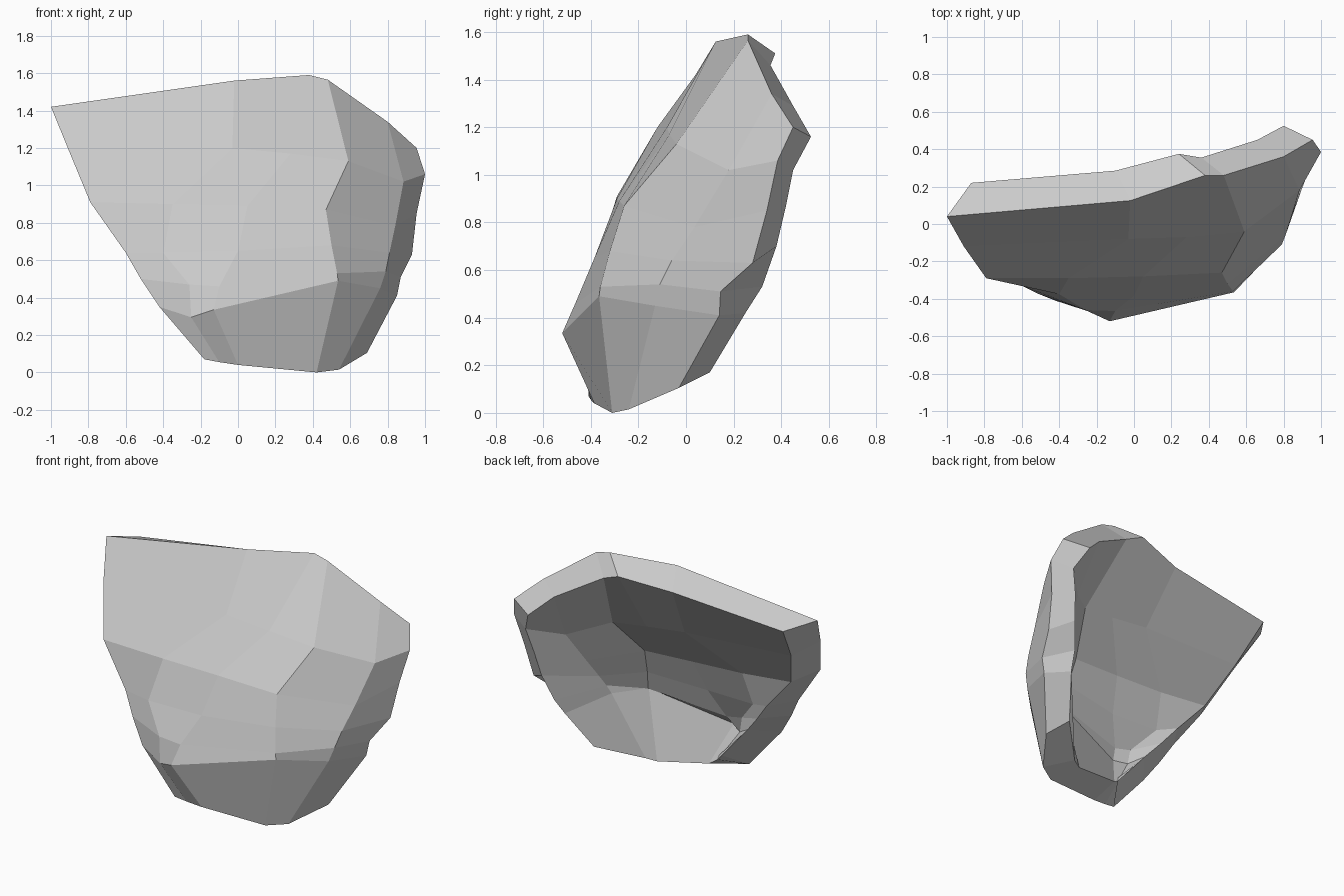
import bpy, bmesh

# Cross-section profiles of the outer face, top rim to bottom rim, left to right
ROWS = [
    [(-1, .04, 1.42), (-.02, .125, 1.56), (.38, .26, 1.59), (.48, .26, 1.565), (.8, .36, 1.34), (.955, .45, 1.2)],
    [(-.91, -.12, 1.2), (-.03, -.08, 1.2), (.28, -.07, 1.17), (.59, -.04, 1.13), (.885, .18, 1.02), (1, .385, 1.06)],
    [(-.79, -.29, .91), (-.35, -.29, .9), (.05, -.28, .89), (.47, -.26, .87), (.84, .035, .78), (.955, .34, .85)],
    [(-.6, -.33, .64), (-.4, -.375, .64), (0, -.385, .65), (.5, -.32, .68), (.81, -.06, .64), (.93, .28, .63)],
    [(-.52, -.37, .5), (-.26, -.46, .47), (-.1, -.465, .46), (.53, -.36, .53), (.79, -.11, .54), (.87, .145, .51)],
    [(-.42, -.41, .35), (-.25, -.465, .295), (-.13, -.52, .335), (.535, -.365, .49), (.76, -.13, .45), (.85, .14, .41)],
    [(-.18, -.41, .07), (-.1, -.4, .055), (0, -.385, .04), (.42, -.31, 0), (.54, -.24, .015), (.69, -.03, .105)],
]
# Inner rim along the top (left to right) and down the right side
INNER_TOP = [(-.87, .22, 1.38), (-.1, .285, 1.46), (.24, .375, 1.51),
             (.36, .355, 1.46), (.66, .45, 1.29), (.8, .525, 1.16)]
INNER_RIGHT = [(.87, .45, 1.02), (.83, .42, .87), (.8, .38, .7),
               (.75, .32, .53), (.72, .25, .42), (.61, .1, .17)]
THICKNESS = 0.18

# Outer sheet
bm = bmesh.new()
outer = [[bm.verts.new(p) for p in row] for row in ROWS]
quads = []
for r in range(len(ROWS) - 1):
    for c in range(len(ROWS[0]) - 1):
        quads.append(bm.faces.new((outer[r][c], outer[r + 1][c],
                                   outer[r + 1][c + 1], outer[r][c + 1])))
bm.normal_update()
rim = [e for e in bm.edges if e.is_boundary]

# Inner sheet: pushed in along the normals, with the broken rims placed by hand
inner = {}
for r, row in enumerate(outer):
    for c, v in enumerate(row):
        p = v.co - v.normal * THICKNESS
        co = (p.x * .93, p.y, .8 + (p.z - .8) * .98)
        if r == 0:
            co = INNER_TOP[c]
        elif c == len(row) - 1:
            co = INNER_RIGHT[r - 1]
        elif c == 0:
            co = (co[0] + .05, co[1], co[2] + .03)
        inner[v] = bm.verts.new(co)
for f in quads:
    bm.faces.new([inner[v] for v in reversed(f.verts)])

# Broken edge joining both sheets
for e in rim:
    a, b = e.verts
    bm.faces.new((a, b, inner[b], inner[a]))
bmesh.ops.recalc_face_normals(bm, faces=bm.faces[:])

mesh = bpy.data.meshes.new("curved_shard")
bm.to_mesh(mesh)
bm.free()
shard = bpy.data.objects.new("curved_shard", mesh)
bpy.context.collection.objects.link(shard)
